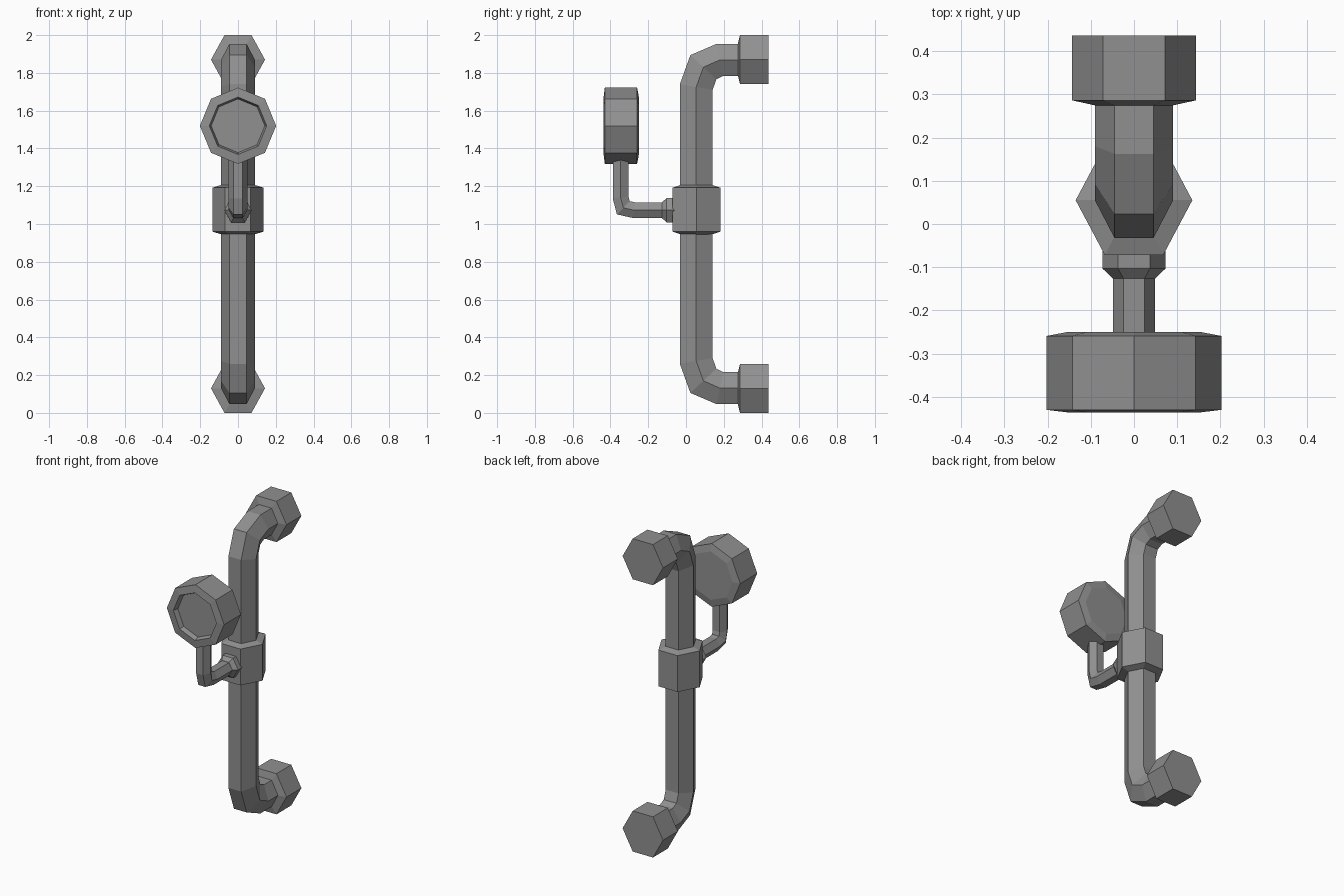
import bpy, bmesh
from math import cos, sin, pi
from mathutils import Vector

if "Cube" in bpy.data.objects:
    bpy.data.objects.remove(bpy.data.objects["Cube"])

dark_grey = bpy.data.materials.new("dark_grey")
dark_grey.diffuse_color = (0.28, 0.28, 0.28, 1)
dark_grey.use_nodes = True
dark_grey.node_tree.nodes["Principled BSDF"].inputs["Base Color"].default_value = dark_grey.diffuse_color


def sweep(name, stations, sides=6, axis=None):
    """Skin polygon rings along a y-z path. Station = (y, z, x radius, in-plane radius).
    A fixed axis gives a turned part; otherwise corners are mitred like a bent tube."""
    bm = bmesh.new()
    pts = [Vector((0, s[0], s[1])) for s in stations]
    rings = []
    for i, (p, s) in enumerate(zip(pts, stations)):
        if axis:
            t, miter = Vector(axis), 1
        else:
            a = (p - pts[i - 1]).normalized() if i else (pts[1] - p).normalized()
            b = (pts[i + 1] - p).normalized() if i < len(pts) - 1 else a
            t = (a + b).normalized()
            miter = 1 / max(t.dot(a), 0.5)
        n = Vector((0, -t.z, t.y))
        rings.append([bm.verts.new(p + Vector((s[2] * cos(k * 2 * pi / sides), 0, 0))
                                   + n * s[3] * miter * sin(k * 2 * pi / sides))
                      for k in range(sides)])
    for r0, r1 in zip(rings, rings[1:]):
        for k in range(sides):
            j = (k + 1) % sides
            bm.faces.new((r0[k], r0[j], r1[j], r1[k]))
    bm.faces.new(rings[0])
    bm.faces.new(rings[-1])
    bmesh.ops.recalc_face_normals(bm, faces=bm.faces)
    mesh = bpy.data.meshes.new(name)
    bm.to_mesh(mesh)
    bm.free()
    mesh.materials.append(dark_grey)
    obj = bpy.data.objects.new(name, mesh)
    bpy.context.collection.objects.link(obj)
    return obj


Y, Z = (0, 1, 0), (0, 0, 1)

# main pipe: lower elbow mirrored about z = 1 for the upper elbow
elbow = [(0.30, 0.131), (0.18, 0.131), (0.092, 0.17), (0.054, 0.275)]
path = elbow + [(y, 2 - z) for y, z in reversed(elbow)]
sweep("main_pipe", [(y, z, 0.09, 0.098 if z in (0.131, 2 - 0.131) else 0.1)
                    for y, z in path])

# end caps at both pipe ends
for label, z in (("lower", 0.13), ("upper", 1.87)):
    sweep(label + "_end_cap", [(0.274, z, 0.088, 0.095), (0.286, z, 0.143, 0.15),
                               (0.436, z, 0.143, 0.15)], axis=Y)

# collar clamped round the pipe, its ends sloping in to the pipe
sweep("collar", [(0.055, z, r, r * 1.085) for z, r in
                 ((0.945, 0.088), (0.96, 0.135), (1.192, 0.135), (1.207, 0.088))], axis=Z)

# boss where the arm meets the collar
sweep("arm_boss", [(y, 1.073, r, r * 1.01) for y, r in
                   ((-0.06, 0.073), (-0.103, 0.073), (-0.126, 0.049))], axis=Y)

# bent arm carrying the gauge
sweep("gauge_arm", [(y, z, 0.049, 0.048) for y, z in
                    ((-0.10, 1.073), (-0.275, 1.073), (-0.332, 1.086),
                     (-0.346, 1.14), (-0.346, 1.36))])

# octagonal gauge with a recessed dial and a shallow bevelled back
sweep("gauge", [(y, 1.52, r, r) for y, r in
                ((-0.25, 0.155), (-0.259, 0.202), (-0.43, 0.202), (-0.436, 0.152),
                 (-0.405, 0.142))], sides=8, axis=Y)
